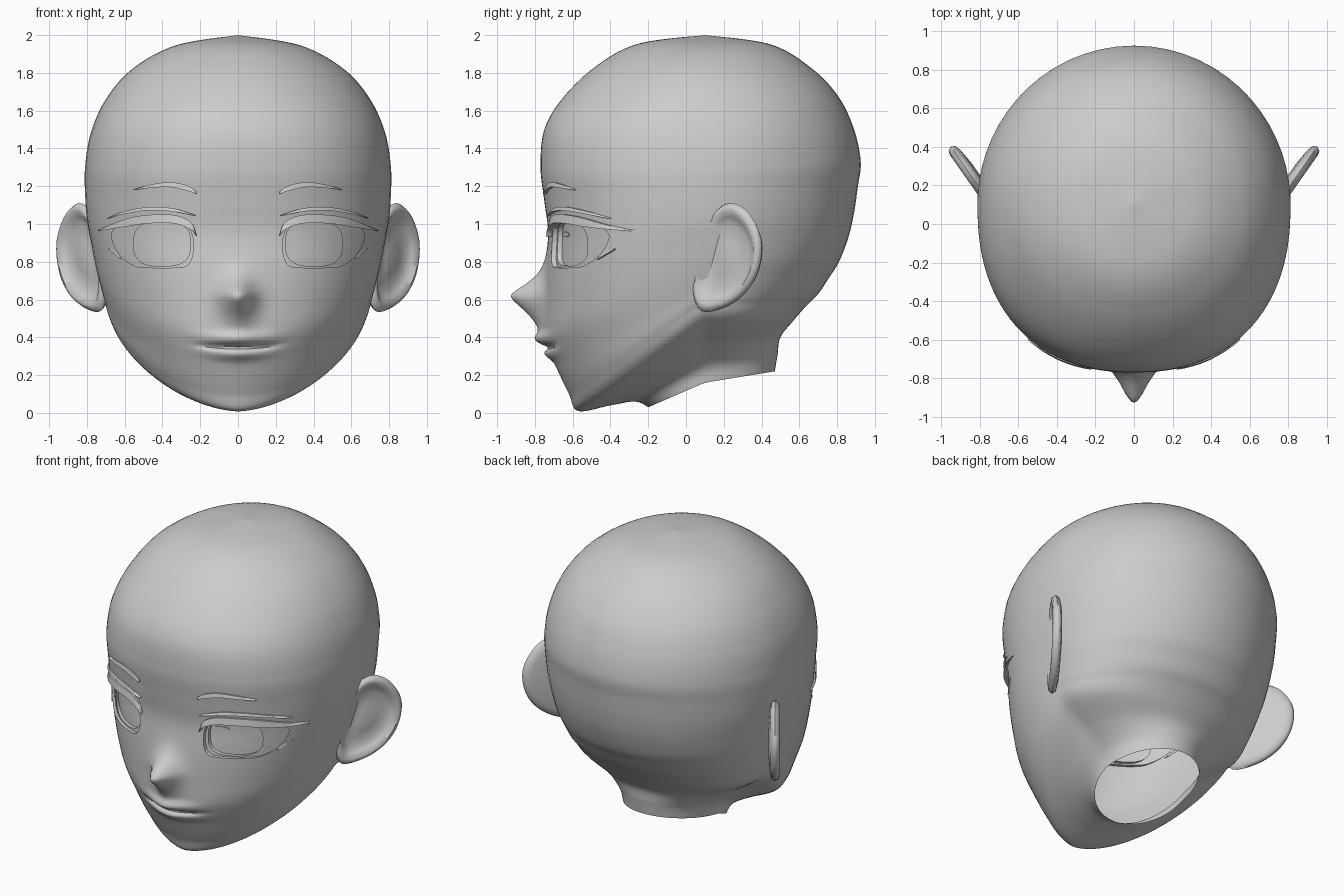
import bpy, bmesh
from math import sin, cos, pi, exp, copysign
from mathutils import Vector
from mathutils.bvhtree import BVHTree

if "Cube" in bpy.data.objects:
    bpy.data.objects.remove(bpy.data.objects["Cube"])

mat = bpy.data.materials.new("plain_grey")
mat.use_nodes = True
GREY = (0.6, 0.6, 0.6, 1)
mat.diffuse_color = GREY
mat.node_tree.nodes["Principled BSDF"].inputs["Base Color"].default_value = GREY


def smooth_rows(rows, steps):
    """Catmull-Rom interpolation through rows of numbers."""
    out = []
    for i in range(len(rows) - 1):
        a, b, c, d = (rows[min(max(i + k, 0), len(rows) - 1)] for k in (-1, 0, 1, 2))
        for s in range(steps):
            t = s / steps
            out.append([q + t / 2 * (r - p + t * (2*p - 5*q + 4*r - u + t * (3*(q - r) + u - p)))
                        for p, q, r, u in zip(a, b, c, d)])
    return out + [list(rows[-1])]


def build(name, lofts, angle=40):
    """Skin each list of closed rings into one object."""
    bm = bmesh.new()
    for rings in lofts:
        vs = [[bm.verts.new(p) for p in ring] for ring in rings]
        n = len(vs[0])
        for a, b in zip(vs, vs[1:]):
            for j in range(n):
                bm.faces.new((a[j], a[(j + 1) % n], b[(j + 1) % n], b[j]))
    bmesh.ops.remove_doubles(bm, verts=bm.verts, dist=1e-5)
    bmesh.ops.recalc_face_normals(bm, faces=bm.faces)
    me = bpy.data.meshes.new(name)
    bm.to_mesh(me)
    bm.free()
    me.materials.append(mat)
    ob = bpy.data.objects.new(name, me)
    bpy.context.collection.objects.link(ob)
    shade(ob, angle)
    return ob


def shade(ob, angle):
    bpy.ops.object.select_all(action='DESELECT')
    ob.select_set(True)
    bpy.context.view_layer.objects.active = ob
    bpy.ops.object.shade_smooth_by_angle(angle=angle * pi / 180)


# Head sections from neck to crown:
# front y, front z, half width, side z, back y, back z, front roundness
SECTIONS = [
    (-.2, .03, .31, .16, .47, .22, 1), (-.27, .06, .34, .25, .485, .31, 1),
    (-.4, .04, .46, .36, .5, .4, 1.1), (-.57, .01, .65, .5, .57, .49, 1.2),
    (-.62, .1, .7, .6, .64, .57, 1.1), (-.69, .25, .72, .67, .7, .63, 1.05),
    (-.745, .4, .74, .74, .76, .72, 1), (-.75, .55, .76, .82, .81, .8, .95),
    (-.745, .75, .78, .92, .86, .93, .9), (-.73, .95, .8, 1.03, .89, 1.06, .87),
    (-.75, 1.12, .81, 1.16, .91, 1.2, .87), (-.77, 1.3, .81, 1.3, .925, 1.33, .87),
    (-.75, 1.5, .78, 1.48, .89, 1.5, .9), (-.65, 1.67, .7, 1.66, .81, 1.67, .95),
    (-.47, 1.84, .56, 1.82, .67, 1.82, 1), (-.25, 1.955, .33, 1.945, .45, 1.95, 1),
    (.1, 2, 0, 2, .1, 2, 1)]
SIDE_Y = .1
HALF = 40


def face_relief(x, z):
    """Forward bulge of the nose and lips."""
    spread = .12 if z < .62 else .09
    nose = .18 * exp(-(abs(z - .62) / spread) ** 1.5) * exp(-(x / .065) ** 2 / 1.6)
    m = z - .3 * x * x
    lips = .045 * exp(-((m - .39) / .035) ** 2) + .03 * exp(-((m - .31) / .03) ** 2)
    line = .025 * exp(-((m - .345) / .012) ** 2) * exp(-(x / .2) ** 6)
    return nose + lips * exp(-(x / .15) ** 2) - line


def section(fy, fz, w, sz, by, bz, e):
    ring = []
    for i in range(-HALF, HALF):
        s = i / HALF
        t = pi * abs(s) ** 1.4
        front = t < pi / 2
        p = e if front else 1
        x = copysign(w * abs(sin(t)) ** p, s)
        c = abs(cos(t)) ** p
        y = SIDE_Y + ((fy if front else by) - SIDE_Y) * c
        z = sz + ((fz if front else bz) - sz) * c
        if front and y < -.4:
            y -= face_relief(x, z)
        ring.append((x, y, z))
    return ring


# Head, with a temporary neck plug so that the eye sockets cut cleanly
plug = Vector((0, .13, .14))
rings = [section(*row) for row in smooth_rows(SECTIONS, 12)]
head = build("head", [[[plug] * (2 * HALF)] + rings], 50)
scan = bmesh.new()
scan.from_mesh(head.data)
tree = BVHTree.FromBMesh(scan)
scan.free()


def on_face(x, z, depth):
    hit = tree.ray_cast(Vector((x, -3, z)), Vector((0, 1, 0)))[0]
    return Vector((x, (hit.y if hit else -.2) + depth, z))


BOTH = ((1, 0), (-1, 0))


def patch(name, outline, front, back, places=BOTH):
    """Closed slab that follows the face between two depths."""
    cx = sum(p[0] for p in outline) / len(outline)
    cz = sum(p[1] for p in outline) / len(outline)
    scales = [i / 5 for i in range(6)]
    layers = [(k, front) for k in scales] + [(k, back) for k in reversed(scales)]
    return build(name, [[[on_face(sg * (cx + (x - cx) * k) + shift, cz + (z - cz) * k, d)
                          for x, z in outline] for k, d in layers] for sg, shift in places])


def ribbon(name, path, out):
    """Tapered strip standing off the face; path rows are x, z, thickness."""
    lofts = []
    for sg in (1, -1):
        strip = []
        for x, z, h in smooth_rows(path, 6):
            strip.append([on_face(sg * x, z - h / 2, .02), on_face(sg * x, z - h / 2, -out),
                          on_face(sg * x, z + h / 2, -out * .5), on_face(sg * x, z + h / 2, .02)])
        ends = [[sum(r, Vector()) / 4] * 4 for r in (strip[0], strip[-1])]
        lofts.append([ends[0]] + strip + [ends[1]])
    return build(name, lofts, 50)


def oval(cx, cz, rx, rz, power=1.0, n=32):
    pts = []
    for i in range(n):
        c, s = cos(2 * pi * i / n), sin(2 * pi * i / n)
        pts.append((cx + rx * copysign(abs(c) ** power, c), cz + rz * copysign(abs(s) ** power, s)))
    return pts


# Eye sockets and deeper iris bowls
EYE = [(.235, .9), (.24, .84), (.26, .79), (.31, .77), (.5, .77), (.56, .785), (.62, .83),
       (.66, .9), (.665, .96), (.6, 1.01), (.45, 1.03), (.3, 1.01), (.25, .96)]
eye_line = smooth_rows(EYE + EYE[:1], 4)[:-1]
for cutter in (patch("socket_cutter", eye_line, -.4, .025),
               patch("iris_cutter", oval(.402, .895, .15, .118, .7), -.4, .05)):
    mod = head.modifiers.new("cut", 'BOOLEAN')
    mod.operation, mod.solver, mod.object = 'DIFFERENCE', 'EXACT', cutter
    bpy.context.view_layer.objects.active = head
    bpy.ops.object.modifier_apply(modifier=mod.name)
    bpy.data.objects.remove(cutter)

# Open the neck again
bm = bmesh.new()
bm.from_mesh(head.data)
bmesh.ops.delete(bm, geom=[v for v in bm.verts if (v.co - plug).length < .001], context='VERTS')
bm.to_mesh(head.data)
bm.free()
shade(head, 50)

# Eye highlights sit on the same side of both eyes
patch("eye_highlight", oval(.32, .945, .048, .014), .044, .052, ((1, 0), (1, -.81)))

# Lashes, lid folds and brows
ribbon("upper_lash", [(.22, .94, .01), (.25, .99, .04), (.34, 1.025, .045), (.48, 1.025, .045),
                      (.6, 1.005, .04), (.74, .965, .004)], .03)
ribbon("lid_fold", [(.225, 1.045, .004), (.35, 1.075, .018), (.48, 1.08, .018),
                    (.6, 1.06, .014), (.69, 1.03, .003)], .02)
ribbon("brow", [(.22, 1.165, .012), (.27, 1.19, .028), (.36, 1.208, .026),
                (.46, 1.2, .018), (.55, 1.182, .003)], .02)
ribbon("lower_lash", [(.62, .815, .004), (.65, .845, .018), (.685, .87, .003)], .012)

# Ears: a cupped disc with a rounded rim, swept outwards and back
EAR = [(.1, .98), (.17, 1.08), (.25, 1.11), (.33, 1.06), (.39, .95), (.4, .84), (.37, .72),
       (.3, .62), (.2, .555), (.08, .54), (.04, .65), (.06, .82)]
RIM = [(0, 0), (.3, -.005), (.6, -.015), (.75, .005), (.86, .028), (.95, .022), (1, 0),
       (.95, -.022), (.8, -.032), (.4, -.04), (0, -.04)]
ear_line = smooth_rows(EAR + EAR[:1], 4)[:-1]
for side, sg in (("left", 1), ("right", -1)):
    ear = []
    for k, d in RIM:
        ring = []
        for y, z in ear_line:
            y, z = .21 + (y - .21) * k, .82 + (z - .82) * k
            ring.append((sg * (.775 + (y - .15) * .7 + d * .82), y - d * .57, z))
        ear.append(ring)
    build(side + "_ear", [ear], 60)
